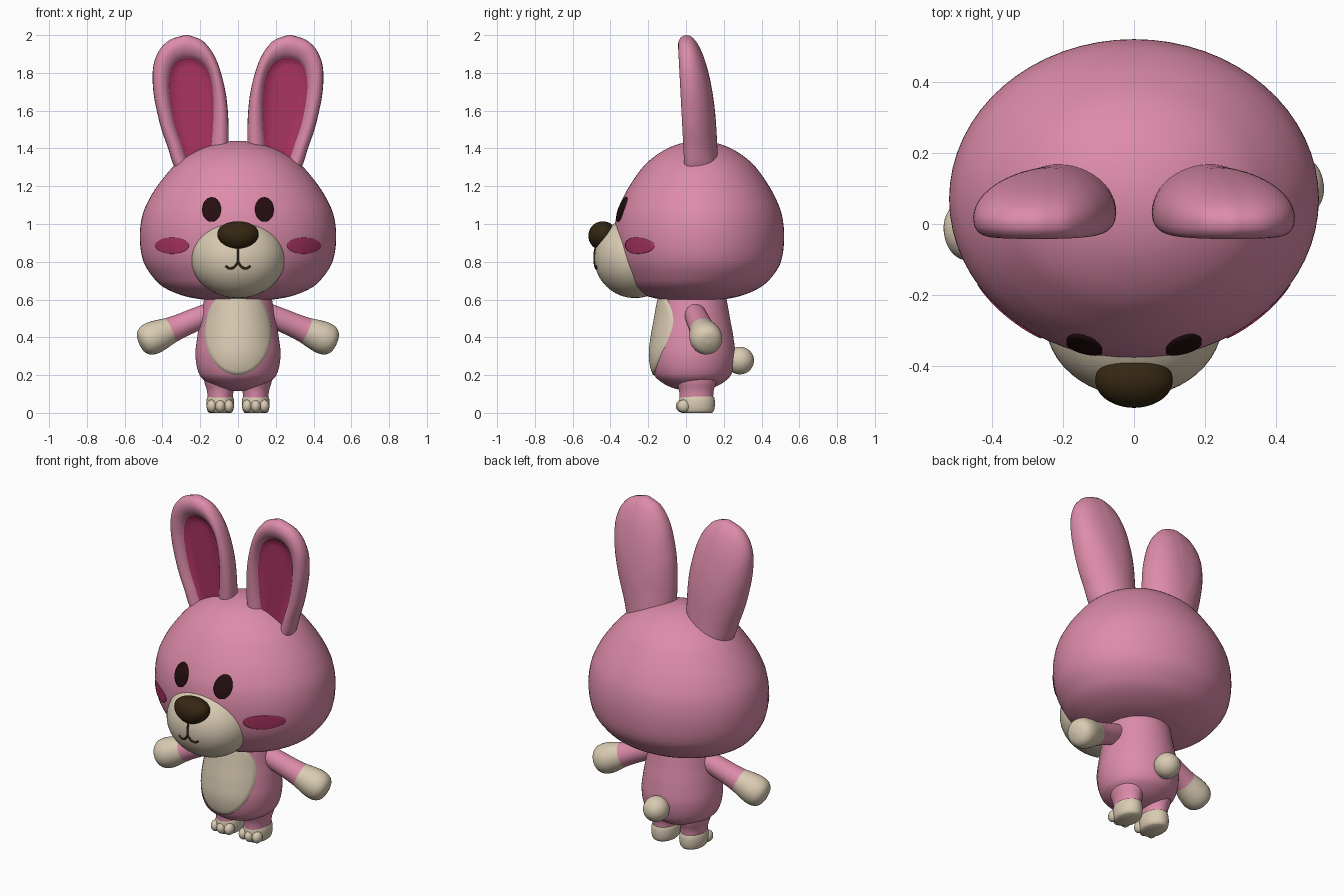
import bpy, bmesh
from math import sin, cos, pi, sqrt
from mathutils import Vector

if "Cube" in bpy.data.objects:
    bpy.data.objects.remove(bpy.data.objects["Cube"])


def material(name, r, g, b):
    m = bpy.data.materials.new(name)
    m.use_nodes = True
    m.diffuse_color = (r, g, b, 1)
    bsdf = m.node_tree.nodes["Principled BSDF"]
    bsdf.inputs["Base Color"].default_value = (r, g, b, 1)
    bsdf.inputs["Roughness"].default_value = 0.7
    return m


PINK = material("pink fur", 0.72, 0.26, 0.40)
CREAM = material("cream fur", 0.70, 0.60, 0.45)
ROSE = material("deep rose", 0.42, 0.035, 0.12)
BROWN = material("dark brown", 0.035, 0.02, 0.006)
BLACK = material("eye black", 0.018, 0.004, 0.005)
SIDES = ((1, "left"), (-1, "right"))


def finish(name, bm, mats, outward=True):
    bmesh.ops.remove_doubles(bm, verts=bm.verts, dist=1e-5)
    bmesh.ops.recalc_face_normals(bm, faces=bm.faces)
    if not outward and sum(f.normal.y for f in bm.faces) > 0:
        bmesh.ops.reverse_faces(bm, faces=bm.faces)
    for f in bm.faces:
        f.smooth = True
    me = bpy.data.meshes.new(name)
    bm.to_mesh(me)
    bm.free()
    for m in mats:
        me.materials.append(m)
    ob = bpy.data.objects.new(name, me)
    bpy.context.collection.objects.link(ob)
    return ob


def loft(name, rings, mats, split=None, caps=False, outward=True):
    """Skin closed rings; bands from index split onward take the second material."""
    bm = bmesh.new()
    vs = [[bm.verts.new(p) for p in ring] for ring in rings]
    n = len(rings[0])
    for i in range(len(vs) - 1):
        for j in range(n):
            k = (j + 1) % n
            f = bm.faces.new((vs[i][j], vs[i][k], vs[i + 1][k], vs[i + 1][j]))
            f.material_index = int(split is not None and i >= split)
    if caps:
        bm.faces.new(vs[0])
        bm.faces.new(vs[-1])
    return finish(name, bm, mats, outward)


def circle(n=64):
    return [(cos(2 * pi * j / n), sin(2 * pi * j / n)) for j in range(n)]


def smooth(pts, n=4):
    """Catmull-Rom curve through tuples, n steps per span."""
    out = []
    for i in range(len(pts) - 1):
        a, b, c, d = (Vector(pts[max(0, min(k, len(pts) - 1))]) for k in range(i - 1, i + 3))
        for s in range(n):
            t = s / n
            out.append(b + (c - a) * t / 2 + (2 * a - 5 * b + 4 * c - d) * t * t / 2
                       + (3 * b - a - 3 * c + d) * t ** 3 / 2)
    return out + [Vector(pts[-1])]


def radius_curve(pts):
    """Smooth radius as a function of height, interpolating the squared radius."""
    z = [p[0] for p in pts]
    q = [p[1] ** 2 for p in pts]
    last = len(z) - 1

    def slope(i):
        a, b = max(i - 1, 0), min(i + 1, last)
        return (q[b] - q[a]) / (z[b] - z[a])

    def radius(h):
        i = max(k for k in range(last) if z[k] <= h or k == 0)
        d = z[i + 1] - z[i]
        t = min(max((h - z[i]) / d, 0), 1)
        v = (q[i] * (1 + 2 * t) * (1 - t) ** 2 + q[i + 1] * t * t * (3 - 2 * t)
             + d * t * (1 - t) * (slope(i) * (1 - t) - slope(i + 1) * t))
        return sqrt(max(v, 0))
    return radius


def turned(name, radius, centre, depth, low, high, n=64):
    rings = []
    for i in range(n + 1):
        h = (low + high) / 2 - (high - low) / 2 * cos(pi * i / n)
        r = radius(h)
        rings.append([(r * c, centre(h) + depth * r * s, h) for c, s in circle()])
    return loft(name, rings, [PINK])


def ellipsoid(name, mat, centre, size, taper=0):
    bm = bmesh.new()
    bmesh.ops.create_uvsphere(bm, u_segments=48, v_segments=32, radius=1)
    for v in bm.verts:
        v.co.x *= 1 + taper * v.co.z
        v.co = Vector(centre) + Vector(a * b for a, b in zip(v.co, size))
    return finish(name, bm, [mat])


def patch(name, mat, surface, x, z, rx, rz, lift=0.005):
    """Thin plate hugging a surface, with its rim tucked in."""
    rings = []
    for k in range(13):
        s = min(k / 11, 1)
        off = lift if k < 12 else -0.004
        ring = [(x + rx * s * c, z + rz * s * d) for c, d in circle(48)]
        rings.append([(px, surface(px, pz) - off, pz) for px, pz in ring])
    return loft(name, rings, [mat], outward=False)


# Head and torso
head_r = radius_curve([(.59, 0), (.605, .22), (.62, .29), (.66, .385), (.7, .435), (.8, .5),
                       (.93, .52), (1.05, .505), (1.15, .46), (1.25, .39), (1.32, .325),
                       (1.4, .195), (1.44, 0)])
body_r = radius_curve([(.115, 0), (.15, .145), (.2, .203), (.3, .225), (.4, .216),
                       (.5, .198), (.6, .18), (.68, .16)])


def head_y(h):
    return .07 - .9 * max(0, .8 - h) ** 2


def head_front(x, z):
    return head_y(z) - .865 * sqrt(max(head_r(z) ** 2 - x * x, 0))


def body_front(x, z):
    return .035 - sqrt(max(body_r(z) ** 2 - x * x, 0))


turned("head", head_r, head_y, .865, .59, 1.44)
turned("torso", body_r, lambda h: .035, 1, .115, .68)
patch("belly_patch", CREAM, body_front, 0, .43, .178, .23, .007)
ellipsoid("tail", CREAM, (0, .285, .277), (.073, .075, .073))

# Muzzle, nose and mouth
MUZZLE, MSIZE = (0, -.27, .82), (.25, .215, .212)
ellipsoid("muzzle", CREAM, MUZZLE, MSIZE)
ellipsoid("nose", BROWN, (0, -.44, .937), (.108, .077, .077), .15)


def stroke(name, pts):
    cu = bpy.data.curves.new(name, "CURVE")
    cu.dimensions = "3D"
    cu.bevel_depth = .006
    cu.use_fill_caps = True
    path = smooth(pts)
    sp = cu.splines.new("POLY")
    sp.points.add(len(path) - 1)
    for p, (x, z) in zip(sp.points, path):
        q = 1 - (x / MSIZE[0]) ** 2 - ((z - MUZZLE[2]) / MSIZE[2]) ** 2
        p.co = (x, MUZZLE[1] - MSIZE[1] * sqrt(q), z, 1)
    cu.materials.append(BROWN)
    bpy.context.collection.objects.link(bpy.data.objects.new(name, cu))


stroke("mouth_centre", [(0, .88), (0, .84), (0, .795)])

# Ear outlines: height, inner edge, outer edge
RIM = smooth([(1.25, .08, .31), (1.32, .065, .345), (1.4, .052, .37), (1.5, .05, .405),
              (1.6, .054, .43), (1.7, .066, .448), (1.8, .09, .452), (1.87, .115, .44),
              (1.93, .15, .41), (1.975, .195, .36), (2, .262, .285)])
PANEL = smooth([(1.3, .15, .26), (1.36, .145, .28), (1.42, .14, .3), (1.5, .133, .328),
                (1.58, .13, .348), (1.65, .13, .36), (1.72, .135, .367), (1.78, .147, .364),
                (1.83, .17, .35), (1.865, .205, .322), (1.88, .25, .28)])


def loop(levels):
    return [Vector((a, h)) for h, a, b in levels] + [Vector((b, h)) for h, a, b in reversed(levels)]


def spine(levels, top):
    mids = [Vector(((a + b) / 2, h)) for h, a, b in levels]
    cap = min(mids, key=lambda p: abs(p.y - top))
    mids = [p if p.y < top else cap for p in mids]
    return mids + mids[::-1]


def ear(name, side):
    rings = []

    def add(start, end, k, depth):
        pts = [a.lerp(b, k) for a, b in zip(start, end)]
        rings.append([(side * p.x, -.01 - .035 * (p.y - 1.33) / .67 + depth, p.y) for p in pts])

    rim, panel = loop(RIM), loop(PANEL)
    for i in range(12, -1, -1):            # domed back
        k = 1 - cos(pi / 2 * i / 12)
        add(rim, spine(RIM, 1.5), k, .05 + .13 * sin(pi / 2 * i / 12))
    for k, depth in smooth([(.03, .03), (.13, .014), (.3, .003), (.5, 0), (.75, .008),
                            (.93, .022), (1, .034)], 2):
        add(rim, panel, k, depth)
    split = len(rings) - 1
    for k in (.5, 1):                      # sunken inner panel
        add(panel, spine(PANEL, 1.8), k, .036)
    loft(name, rings, [PINK, ROSE], split)


def limb(name, start, tip, profile, mats, split):
    start, tip = Vector(start), Vector(tip)
    axis = (tip - start).normalized()
    u = axis.cross(Vector((0, 1, 0))).normalized()
    v = axis.cross(u)
    rings = [[start + axis * s + (u * c + v * d) * max(r, 0) for c, d in circle(32)]
             for s, r in smooth(profile)]
    loft(name, rings, mats, split * 4)


def stack(name, mat, x, y, levels):
    loft(name, [[(x + rx * c, y + ry * s, h) for c, s in circle(40)]
                for h, rx, ry in smooth(levels)], [mat], caps=True)


for side, word in SIDES:
    ear(word + "_ear", side)
    patch(word + "_eye", BLACK, head_front, side * .14, 1.077, .05, .065, .009)
    patch(word + "_cheek", ROSE, head_front, side * .35, .885, .09, .043)
    stroke(word + "_mouth", [(0, .8), (side * .02, .772), (side * .045, .765), (side * .065, .778)])

    # Arms, one swung slightly forward
    hand_y = .12 if side > 0 else -.03
    limb(word + "_arm", (side * .12, .04, .54), (side * .525, hand_y, .365),
         [(0, 0), (.01, .05), (.1, .06), (.2, .064), (.265, .07), (.32, .081), (.37, .086),
          (.41, .077), (.435, .05), (.445, 0)], [PINK, CREAM], 4)

    # Legs, feet and toes
    x = side * .094
    stack(word + "_leg", PINK, x, .055, [(.07, .066, .088), (.12, .071, .092), (.17, .085, .108),
                                         (.25, .09, .115)])
    stack(word + "_foot", CREAM, x, .058, [(0, .058, .08), (.012, .068, .09), (.04, .073, .095),
                                           (.07, .072, .094), (.088, .067, .089)])
    for i, toe in enumerate(("inner", "middle", "outer")):
        ellipsoid(f"{word}_{toe}_toe", CREAM, (x + side * (i - 1) * .045, -.012 - .008 * (i == 1), .036),
                  (.027, .034, .034))
